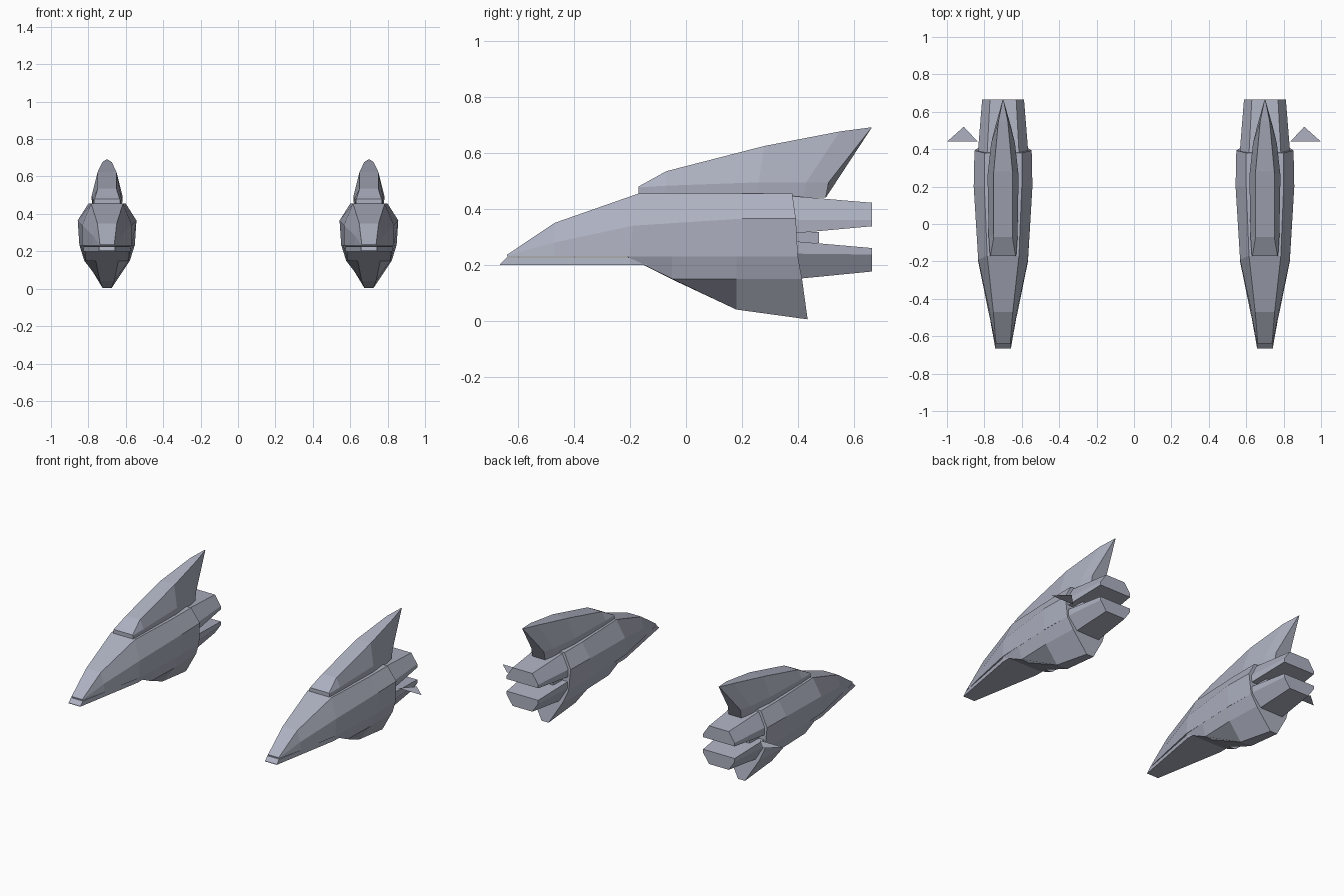
import bpy
import bmesh

cube = bpy.data.objects.get("Cube")
if cube:
    bpy.data.objects.remove(cube, do_unlink=True)

POD_X = 0.7

metal = bpy.data.materials.new("pale_blue_grey")
metal.use_nodes = True
colour = (0.42, 0.44, 0.53, 1)
metal.diffuse_color = colour
metal.node_tree.nodes["Principled BSDF"].inputs["Base Color"].default_value = colour


def finish(bm, name, side):
    """Store the mesh as one flat-shaded object on the chosen pod."""
    bmesh.ops.remove_doubles(bm, verts=bm.verts, dist=0.0005)
    bmesh.ops.recalc_face_normals(bm, faces=bm.faces)
    mesh = bpy.data.meshes.new(name)
    bm.to_mesh(mesh)
    bm.free()
    mesh.materials.append(metal)
    obj = bpy.data.objects.new(f"{side}_{name}", mesh)
    obj.location.x = POD_X if side == "left" else -POD_X
    bpy.context.collection.objects.link(obj)


def loft(name, sections):
    """Skin half sections (half width, y, z), mirrored across each pod."""
    for side in ("left", "right"):
        bm = bmesh.new()
        rings = []
        for half in sections:
            ring = half + [(-x, y, z) for x, y, z in reversed(half)]
            rings.append([bm.verts.new(p) for p in ring])
        count = len(rings[0])
        for a, b in zip(rings, rings[1:]):
            for i in range(count):
                j = (i + 1) % count
                bm.faces.new((a[i], a[j], b[j], b[i]))
        bm.faces.new(rings[0])
        bm.faces.new(rings[-1])
        finish(bm, name, side)


# Main hull: flat underside, bevelled shoulders, narrow nose
loft("hull", [
    [(.04, -.64, .23), (.04, -.64, .233), (.038, -.64, .236)],
    [(.078, -.47, .23), (.072, -.47, .28), (.052, -.47, .35)],
    [(.133, -.2, .23), (.133, -.19, .34), (.085, -.17, .455)],
    [(.148, .2, .23), (.157, .2, .365), (.1, .2, .455)],
    [(.143, .4, .23), (.153, .393, .365), (.1, .38, .455)],
])

# Flat wedge under the nose
loft("nose_plate", [
    [(.042, -.665, .2), (.042, -.665, .203)],
    [(.046, -.64, .2), (.042, -.64, .227)],
    [(.125, -.2, .2), (.125, -.2, .227)],
    [(.125, -.12, .2), (.125, -.12, .227)],
])

# Tapered belly keel
loft("keel", [
    [(.13, -.21, .23), (.12, -.21, .229), (.05, -.21, .228)],
    [(.138, -.05, .23), (.115, -.05, .15), (.06, -.05, .148)],
    [(.147, .18, .23), (.122, .18, .15), (.038, .18, .04)],
    [(.143, .4, .23), (.112, .415, .15), (.025, .435, .005)],
])

# Swept dorsal fin with a low vertical skirt
loft("dorsal_fin", [
    [(.07, -.17, .44), (.07, -.17, .477), (.067, -.17, .48)],
    [(.073, -.07, .44), (.077, -.07, .483), (.05, -.07, .535)],
    [(.08, .26, .44), (.083, .26, .495), (.05, .28, .625)],
    [(.062, .42, .44), (.064, .43, .495), (.025, .55, .677)],
    [(.045, .5, .44), (.045, .51, .495), (.002, .665, .692)],
])

# Upper and lower rear nozzles, narrowing backwards
loft("upper_nozzle", [
    [(.135, .38, .312), (.135, .38, .36), (.085, .38, .446)],
    [(.112, .665, .338), (.112, .665, .36), (.07, .665, .422)],
])
loft("lower_nozzle", [
    [(.135, .38, .285), (.135, .38, .24), (.085, .38, .148)],
    [(.112, .665, .26), (.112, .665, .237), (.07, .665, .176)],
])

# Core between the nozzles
loft("engine_core", [
    [(.1, .37, .278), (.1, .37, .318)],
    [(.085, .475, .278), (.085, .475, .318)],
])

# Thin horizontal winglet on the outer side of each pod
for side, sign in (("left", 1), ("right", -1)):
    bm = bmesh.new()
    outline = [(.135, .44), (.3, .44), (.21, .52)]
    bm.faces.new([bm.verts.new((sign * x, y, .297)) for x, y in outline])
    finish(bm, "winglet", side)
